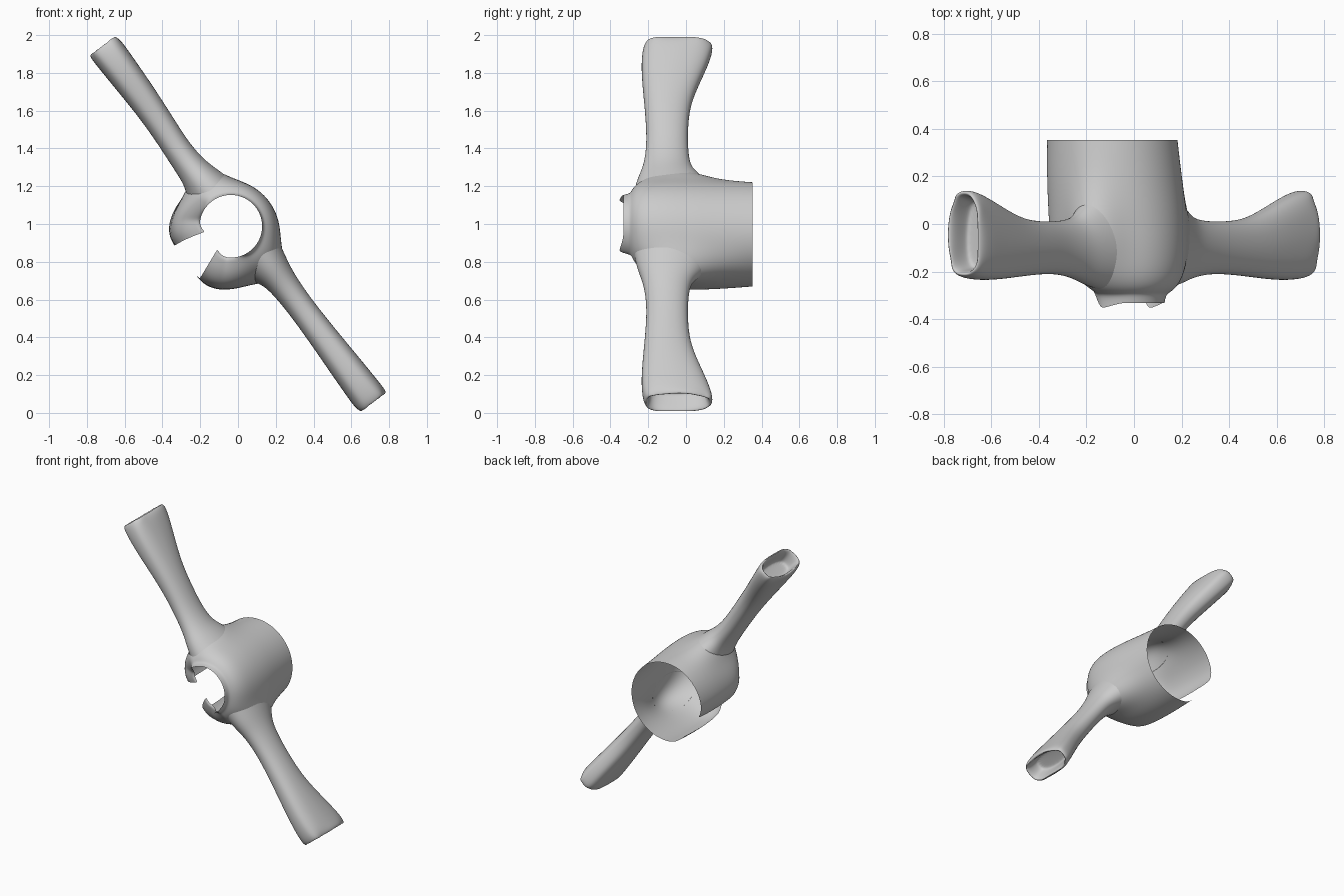
import bpy
import math
from mathutils import Vector

if "Cube" in bpy.data.objects:
    bpy.data.objects.remove(bpy.data.objects["Cube"])

AXIS = Vector((0.603, 0.0, -0.798))    # direction of the lower arm
SIDE = Vector((0.798, 0.0, 0.603))     # in-plane normal to the arms
MID = Vector((0.0, 0.0, 1.0))

# Hub profile: y, radius, centre x, centre z
HUB = [
    (0.352, 0.276, -0.093, 0.945), (0.20, 0.285, -0.085, 0.942),
    (0.08, 0.290, -0.075, 0.942), (0.0, 0.291, -0.070, 0.944),
    (-0.08, 0.289, -0.066, 0.948), (-0.16, 0.279, -0.061, 0.954),
    (-0.22, 0.259, -0.055, 0.964), (-0.265, 0.227, -0.048, 0.974),
    (-0.288, 0.192, -0.043, 0.982), (-0.297, 0.175, -0.040, 0.986),
    (-0.332, 0.166, -0.038, 0.988),
]


def skin(name, rings, closed, cap=False):
    """Build a smooth skin through equal-length rings of points."""
    n = len(rings[0])
    verts = [p for ring in rings for p in ring]
    faces = []
    for i in range(len(rings) - 1):
        for j in range(n if closed else n - 1):
            k = (j + 1) % n
            faces.append((i * n + j, i * n + k, (i + 1) * n + k, (i + 1) * n + j))
    if cap:
        faces.append(tuple(range(len(verts) - n, len(verts))))
    mesh = bpy.data.meshes.new(name)
    mesh.from_pydata(verts, [], faces)
    mesh.polygons.foreach_set("use_smooth", [True] * len(mesh.polygons))
    obj = bpy.data.objects.new(name, mesh)
    bpy.context.collection.objects.link(obj)
    sub = obj.modifiers.new("smooth", "SUBSURF")
    sub.levels = sub.render_levels = 2
    return obj


def wrap(a):
    return (a + 180) % 360 - 180


def hub_row(y):
    """Hub radius and centre at any y, interpolated along the profile."""
    for a, b in zip(HUB, HUB[1:]):
        if b[0] <= y <= a[0]:
            f = (a[0] - y) / (a[0] - b[0])
            return [p + (q - p) * f for p, q in zip(a, b)][1:]
    return HUB[-1][1:]


def swelling(deg, y):
    """Extra hub radius where the arms join."""
    ring = sum(math.exp(-(wrap(deg - c) / 20) ** 2) for c in (110, -36))
    width = 0.17 if y < -0.05 else 0.19
    return 0.072 * ring * math.exp(-((y + 0.05) / width) ** 2)


# Hub: split cup, open at the back, with a narrower lipped hole in front
STEPS = 52
hub_rings = []
for row, (y, r, cx, cz) in enumerate(HUB):
    lip = row == len(HUB) - 1
    ring = []
    for j in range(STEPS + 1):
        deg = -120 + (192 + 120) * j / STEPS      # leaves the gap at lower left
        a = math.radians(deg)
        rr = r + (0 if row > 8 else swelling(deg, y))
        # free edges beside the gap curl slightly inwards
        edge = min(deg + 120, 192 - deg)
        rr -= 0.025 * max(0, 1 - edge / 25) ** 2
        # lip peaks at two tips, and the front is cut back beside the gap
        off = abs(wrap(deg - 37))
        yy = y
        if lip:
            yy -= 0.022 * max(0, 1 - abs(off - 88) / 30)
            if off > 92:
                yy += 0.03 * min(1, (off - 92) / 12)
        if off > 92 and y < -0.05:
            g = min(1, (off - 92) / 40)
            yy += 0.10 * g * (-0.05 - y) / 0.28
        ring.append((cx + rr * math.cos(a), yy, cz + rr * math.sin(a)))
    hub_rings.append(ring)
skin("hub_shell", hub_rings, False)

# Arms: flattened hollow tubes that widen towards their open ends
# distance from centre, half width, front y, back y, squareness
arm_profile = [
    (0.27, 0.112, -0.275, 0.085, 2.0), (0.33, 0.092, -0.258, 0.055, 2.1),
    (0.40, 0.080, -0.228, 0.024, 2.1),
    (0.50, 0.073, -0.212, 0.012, 2.2), (0.62, 0.073, -0.21, 0.01, 2.3),
    (0.78, 0.078, -0.22, 0.02, 2.4), (0.92, 0.085, -0.232, 0.065, 2.6),
    (1.05, 0.090, -0.238, 0.115, 2.8), (1.14, 0.093, -0.232, 0.14, 3.0),
    (1.18, 0.090, -0.222, 0.142, 3.0), (1.195, 0.078, -0.212, 0.13, 3.0),
    (1.165, 0.066, -0.198, 0.115, 3.0), (1.09, 0.062, -0.19, 0.10, 2.8),
    (1.08, 0.050, -0.175, 0.085, 2.6),
]
SIDES = 24
for name, sign, bow in (("lower_arm", 1, 0.0), ("upper_arm", -1, -0.02)):
    rings = []
    for row, (t, w, y0, y1, p) in enumerate(arm_profile):
        ring = []
        for j in range(SIDES):
            a = math.tau * j / SIDES
            c, s = math.cos(a), math.sin(a)
            u = math.copysign(abs(c) ** (2 / p), c)
            v = math.copysign(abs(s) ** (2 / p), s)
            # back edge is narrower near the end, rim slightly crumpled
            taper = 1 - 0.18 * max(0, v) * min(1, t)
            dent = 0.006 * math.sin(5 * a + sign) if row in (9, 10) else 0
            shift = bow * math.exp(-((t - 0.45) / 0.2) ** 2)
            across = u * w * taper + dent * u + shift
            y = (y0 + y1) / 2 + v * (y1 - y0) / 2

            def place(d):
                pos = MID + AXIS * sign * d + SIDE * across
                pos.y = y
                return pos
            t_here = t - abs(dent)
            if row < 3:
                # seat the root of the arm on the hub surface
                r, cx, cz = hub_row(y)
                lo, hi = 0.05, 0.5
                for _ in range(16):
                    d = (lo + hi) / 2
                    q = place(d)
                    ang = math.degrees(math.atan2(q.z - cz, q.x - cx))
                    inside = math.hypot(q.x - cx, q.z - cz) < r + swelling(ang, y) - 0.003
                    lo, hi = (d, hi) if inside else (lo, d)
                k = (1.0, 0.55, 0.15)[row]
                t_here = k * lo + (1 - k) * (0.36, 0.38, 0.41)[row]
            ring.append(tuple(place(t_here)))
        rings.append(ring)
    skin(name, rings, True, cap=True)
